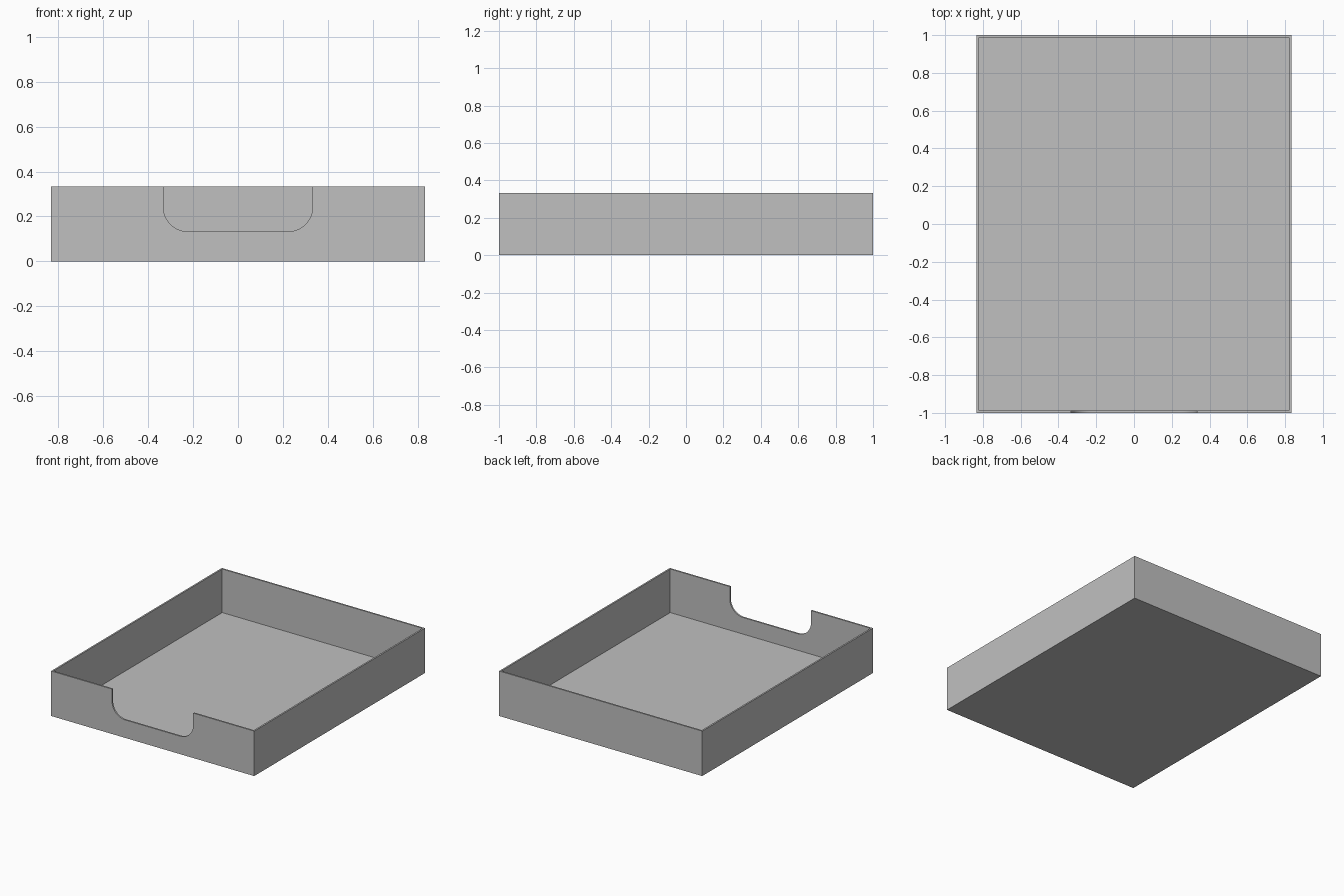
import bpy
import bmesh
from math import cos, sin, pi

if "Cube" in bpy.data.objects:
    bpy.data.objects.remove(bpy.data.objects["Cube"], do_unlink=True)

HALF_X, HALF_Y, HEIGHT = 0.833, 1.0, 0.333
WALL, FLOOR = 0.012, 0.01
NOTCH_X, NOTCH_Z, RADIUS = 0.333, 0.133, 0.11
ABOVE = HEIGHT + 0.2

grey = bpy.data.materials.new("plain grey")
grey.use_nodes = True
colour = (0.53, 0.53, 0.53, 1)
grey.diffuse_color = colour
grey.node_tree.nodes["Principled BSDF"].inputs["Base Color"].default_value = colour


def prism(name, outline, shift):
    """Extrude a closed outline of 3D points along a vector."""
    bm = bmesh.new()
    face = bm.faces.new([bm.verts.new(p) for p in outline])
    new = bmesh.ops.extrude_face_region(bm, geom=[face])["geom"]
    verts = [v for v in new if isinstance(v, bmesh.types.BMVert)]
    bmesh.ops.translate(bm, verts=verts, vec=shift)
    bmesh.ops.recalc_face_normals(bm, faces=bm.faces)
    mesh = bpy.data.meshes.new(name)
    bm.to_mesh(mesh)
    bm.free()
    mesh.materials.append(grey)
    obj = bpy.data.objects.new(name, mesh)
    bpy.context.collection.objects.link(obj)
    return obj


def box(name, hx, hy, z0, z1):
    corners = [(-hx, -hy, z0), (hx, -hy, z0), (hx, hy, z0), (-hx, hy, z0)]
    return prism(name, corners, (0, 0, z1 - z0))


def cut(target, cutter):
    """Subtract a cutter for good, then discard it."""
    cutter.hide_render = True
    mod = target.modifiers.new("cut", "BOOLEAN")
    mod.operation = "DIFFERENCE"
    mod.solver = "EXACT"
    mod.object = cutter
    bpy.context.view_layer.objects.active = target
    bpy.ops.object.modifier_apply(modifier=mod.name)
    bpy.data.objects.remove(cutter, do_unlink=True)


# Open tray: thin walls around a thin floor
tray = box("tray", HALF_X, HALF_Y, 0, HEIGHT)
cut(tray, box("cavity", HALF_X - WALL, HALF_Y - WALL, FLOOR, ABOVE))

# Finger notch with rounded lower corners in the front wall
steps = 12
arc = [pi / 2 * i / steps for i in range(steps + 1)]
cx, cz = NOTCH_X - RADIUS, NOTCH_Z + RADIUS
right = [(cx + RADIUS * sin(a), cz - RADIUS * cos(a)) for a in arc]
right.append((NOTCH_X, ABOVE))
left = [(-x, z) for x, z in reversed(right)]
y = -HALF_Y - 0.1
cut(tray, prism("notch", [(x, y, z) for x, z in right + left], (0, 0.2, 0)))

# Smooth only the notch curves
bpy.ops.object.select_all(action="DESELECT")
tray.select_set(True)
bpy.context.view_layer.objects.active = tray
bpy.ops.object.shade_smooth_by_angle(angle=pi / 6)
